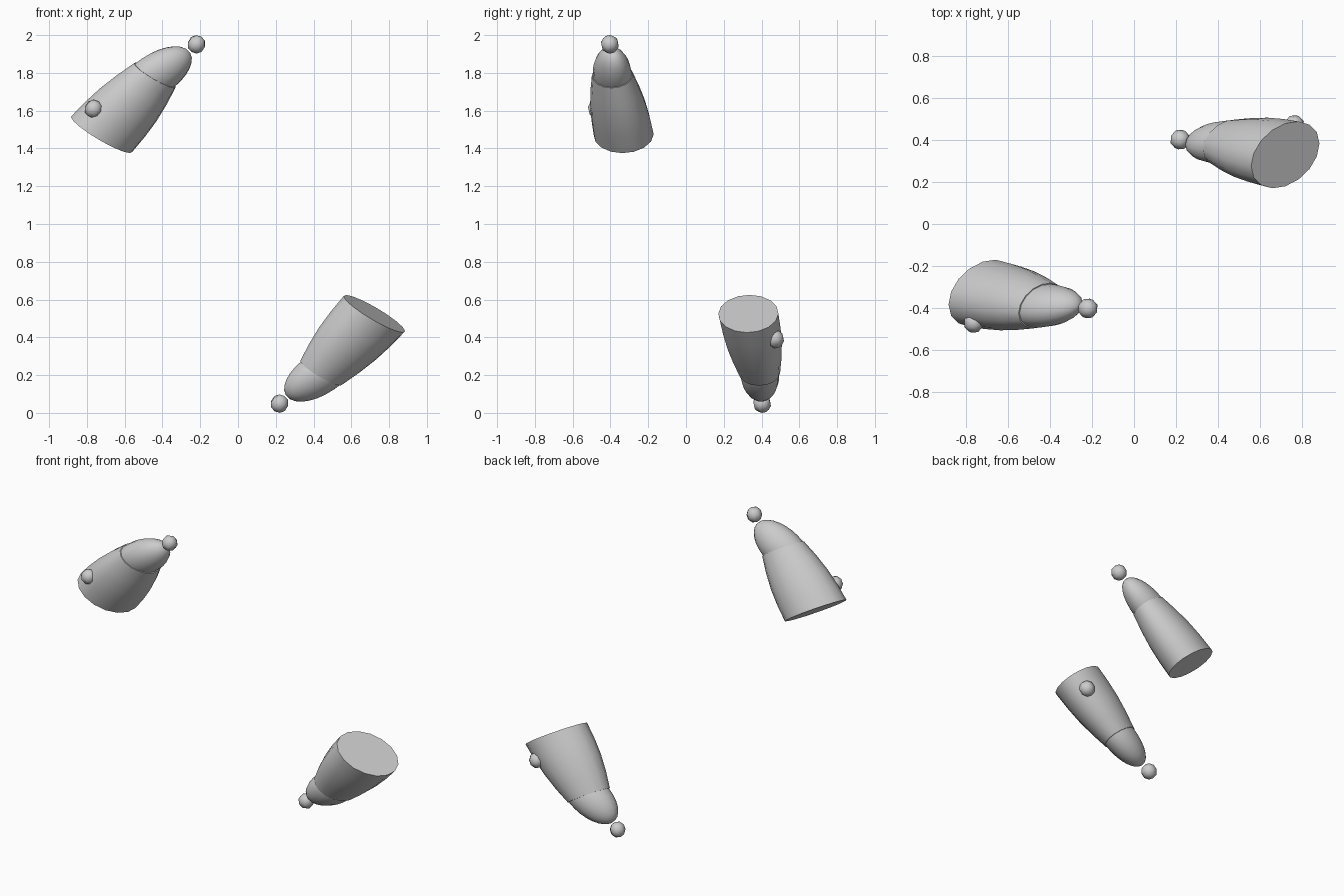
import bpy, bmesh, math
from mathutils import Vector, Matrix

if "Cube" in bpy.data.objects:
    bpy.data.objects.remove(bpy.data.objects["Cube"])

SIDES = 16
# slanted elliptical cross-section: two half-axes shared by all rings
A = Vector((0.163, 0.054, -0.0925))
B = Vector((0.0, 0.150, 0.0375))
NORMAL = A.cross(B).normalized()
BASE = Vector((0.722, 0.33, 0.525))
STEP = Vector((0.44, 0.39, 0.212))
TIP = Vector((-0.165, 0.01, -0.138))
CENTRE = Vector((0, 0, 1))


def finish(bm, name, flip):
    # the second piece is the first one inverted through the model centre
    if flip:
        for v in bm.verts:
            v.co = 2 * CENTRE - v.co
    bmesh.ops.recalc_face_normals(bm, faces=bm.faces)
    me = bpy.data.meshes.new(name)
    bm.to_mesh(me)
    bm.free()
    ob = bpy.data.objects.new(name, me)
    bpy.context.collection.objects.link(ob)
    bpy.ops.object.select_all(action='DESELECT')
    ob.select_set(True)
    bpy.context.view_layer.objects.active = ob
    bpy.ops.object.shade_smooth_by_angle(angle=math.radians(40))


def loft(name, sections, flip):
    bm = bmesh.new()
    rings = []
    for c, s in sections:
        rings.append([bm.verts.new(c + s * (A * math.cos(t) + B * math.sin(t)))
                      for t in (2 * math.pi * i / SIDES for i in range(SIDES))])
    for r, q in zip(rings, rings[1:]):
        for i in range(SIDES):
            j = (i + 1) % SIDES
            bm.faces.new((r[i], r[j], q[j], q[i]))
    bm.faces.new(rings[0])
    bm.faces.new(rings[-1])
    finish(bm, name, flip)


def ball(name, pos, radius, flip):
    bm = bmesh.new()
    rot = NORMAL.to_track_quat('Z', 'Y').to_matrix().to_4x4()
    bmesh.ops.create_uvsphere(bm, u_segments=8, v_segments=5, radius=radius,
                              matrix=Matrix.Translation(pos) @ rot)
    finish(bm, name, flip)


for label, flip in (("lower", False), ("upper", True)):
    # bulging body, wide flat end to narrow end
    body = [(BASE.lerp(STEP, t), s) for t, s in
            ((0, 1.0), (0.25, 0.98), (0.5, 0.925), (0.75, 0.82), (1, 0.68))]
    loft(label + "_body", body, flip)
    # rounded nose, half an ellipsoid starting just inside the body
    nose = [(STEP - TIP * 0.1, 0.64)]
    for i in range(8):
        a = math.radians(i * 12.4)
        nose.append((STEP + TIP * math.sin(a), 0.65 * max(math.cos(a), 0.03)))
    loft(label + "_nose", nose, flip)
    # end knob and side knob
    ball(label + "_end_knob", Vector((0.22, 0.403, 0.049)), 0.049, flip)
    ball(label + "_side_knob", Vector((0.765, 0.472, 0.391)), 0.049, flip)
